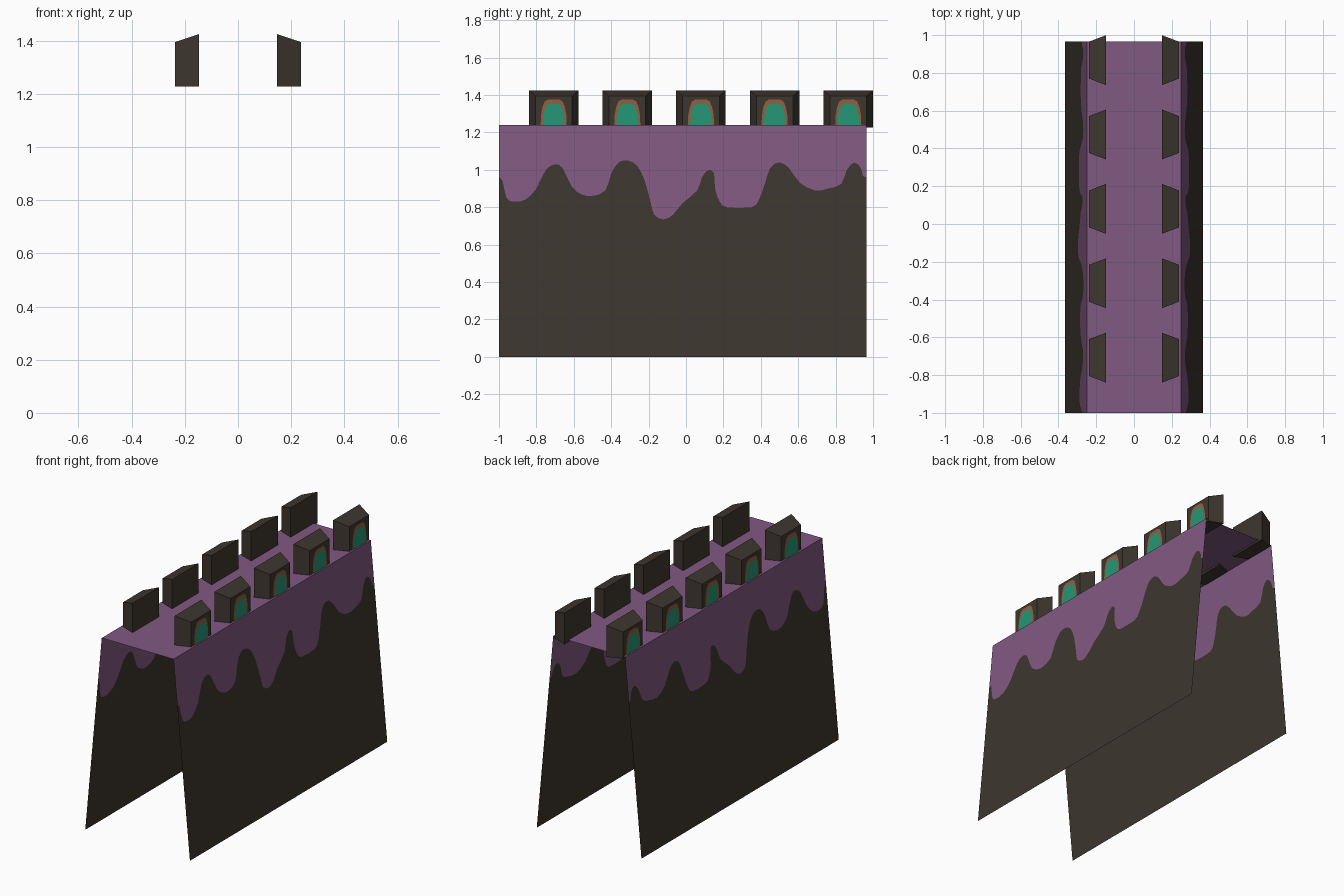
import bpy
import bmesh
from mathutils import Vector

if "Cube" in bpy.data.objects:
    bpy.data.objects.remove(bpy.data.objects["Cube"])


def material(name, rgb):
    m = bpy.data.materials.new(name)
    m.diffuse_color = (*rgb, 1)
    m.use_nodes = True
    m.node_tree.nodes["Principled BSDF"].inputs["Base Color"].default_value = m.diffuse_color
    return m


BROWN = material("dark brown", (0.048, 0.037, 0.028))
PURPLE = material("purple", (0.220, 0.100, 0.222))
TEAL = material("teal green", (0.018, 0.310, 0.180))
ORANGE = material("rust orange", (0.300, 0.115, 0.050))

FRONT, BACK = -1.0, 0.965
TOP_Z, TOP_X, FOOT_X = 1.24, 0.25, 0.365

# lower edge of the purple drips, (y, z) from front to back
DRIPS = [(-1, .96), (-.98, .94), (-.96, .85), (-.92, .83), (-.86, .84),
         (-.80, .90), (-.75, 1.0), (-.70, 1.03), (-.66, 1.01), (-.61, .91),
         (-.56, .87), (-.50, .86), (-.43, .89), (-.40, .98), (-.36, 1.04),
         (-.31, 1.05), (-.26, 1.02), (-.22, .94), (-.19, .83), (-.17, .76),
         (-.12, .735), (-.07, .76), (-.02, .82), (.06, .89), (.085, .96),
         (.12, 1.0), (.15, .98), (.155, .90), (.18, .83), (.22, .80),
         (.35, .80), (.39, .84), (.42, .92), (.45, 1.01), (.50, 1.04),
         (.55, 1.01), (.61, .93), (.69, .89), (.76, .90), (.83, .925),
         (.86, 1.0), (.90, 1.04), (.935, 1.01), (.945, .97), (BACK, .96)]


def smooth(points):
    """Add one rounded in-between point to every segment."""
    p = [Vector(q) for q in points]
    out = []
    for i in range(len(p) - 1):
        a, b, c, d = p[max(i - 1, 0)], p[i], p[i + 1], p[min(i + 2, len(p) - 1)]
        mid = (9 * (b + c) - a - d) / 16
        mid.x = min(max(mid.x, b.x), c.x)
        out += [b, mid]
    return out + [p[-1]]


def make_object(name, bm, materials):
    mesh = bpy.data.meshes.new(name)
    bm.to_mesh(mesh)
    bm.free()
    for m in materials:
        mesh.materials.append(m)
    ob = bpy.data.objects.new(name, mesh)
    bpy.context.collection.objects.link(ob)
    return ob


def face(bm, verts, flip=False, mat=0):
    f = bm.faces.new(verts[::-1] if flip else verts)
    f.material_index = mat
    return f


# sloping side walls, split along the drip line
def side_wall(name, side):
    bm = bmesh.new()

    def vert(y, z):
        x = FOOT_X + (TOP_X - FOOT_X) * z / TOP_Z
        return bm.verts.new((side * x, y, z))

    columns = [[vert(p.x, z) for z in (0, p.y, TOP_Z)] for p in smooth(DRIPS)]
    for a, b in zip(columns, columns[1:]):
        for row in (0, 1):
            face(bm, [a[row], b[row], b[row + 1], a[row + 1]], side < 0, row)
    make_object(name, bm, [BROWN, PURPLE])


# walkway on top
def walkway():
    bm = bmesh.new()
    face(bm, [bm.verts.new(c) for c in ((-TOP_X, FRONT, TOP_Z), (TOP_X, FRONT, TOP_Z),
                                        (TOP_X, BACK, TOP_Z), (-TOP_X, BACK, TOP_Z))])
    make_object("walkway", bm, [PURPLE])


# battlement block, tapering towards its outer face
def battlement(name, side, yc):
    bm = bmesh.new()
    rings = []
    for x, half, top in ((0.147, 0.1325, 1.425), (0.237, 0.098, 1.395)):
        rings.append([bm.verts.new((side * x, yc + y, z)) for y, z in
                      ((-half, 1.227), (half, 1.227), (half, top), (-half, top))])
    inner, outer = rings
    face(bm, inner)
    face(bm, outer)
    for i in range(4):
        j = (i + 1) % 4
        face(bm, [inner[i], inner[j], outer[j], outer[i]])
    bmesh.ops.recalc_face_normals(bm, faces=bm.faces)
    make_object(name, bm, [BROWN])


# arched window: flat frame with a flat pane just in front
def window(name, side, yc):
    half_arch = [(1.0, 0.0), (0.97, 0.42), (0.86, 0.72), (0.68, 0.93), (0.42, 1.0)]
    arch = half_arch + [(-u, v) for u, v in reversed(half_arch)]
    for part, x, half, top, mat in (("frame", 0.239, 0.070, 1.376, ORANGE),
                                    ("pane", 0.241, 0.058, 1.352, TEAL)):
        bm = bmesh.new()
        face(bm, [bm.verts.new((side * x, yc + u * half, 1.23 + v * (top - 1.23)))
                  for u, v in arch], side < 0)
        make_object(f"{name}_{part}", bm, [mat])


walkway()
for label, side in (("right", 1), ("left", -1)):
    side_wall(f"{label}_wall", side)
    for n in range(5):
        yc = -0.7075 + n * 0.39375
        battlement(f"{label}_battlement_{n + 1}", side, yc)
        window(f"{label}_window_{n + 1}", side, yc)
